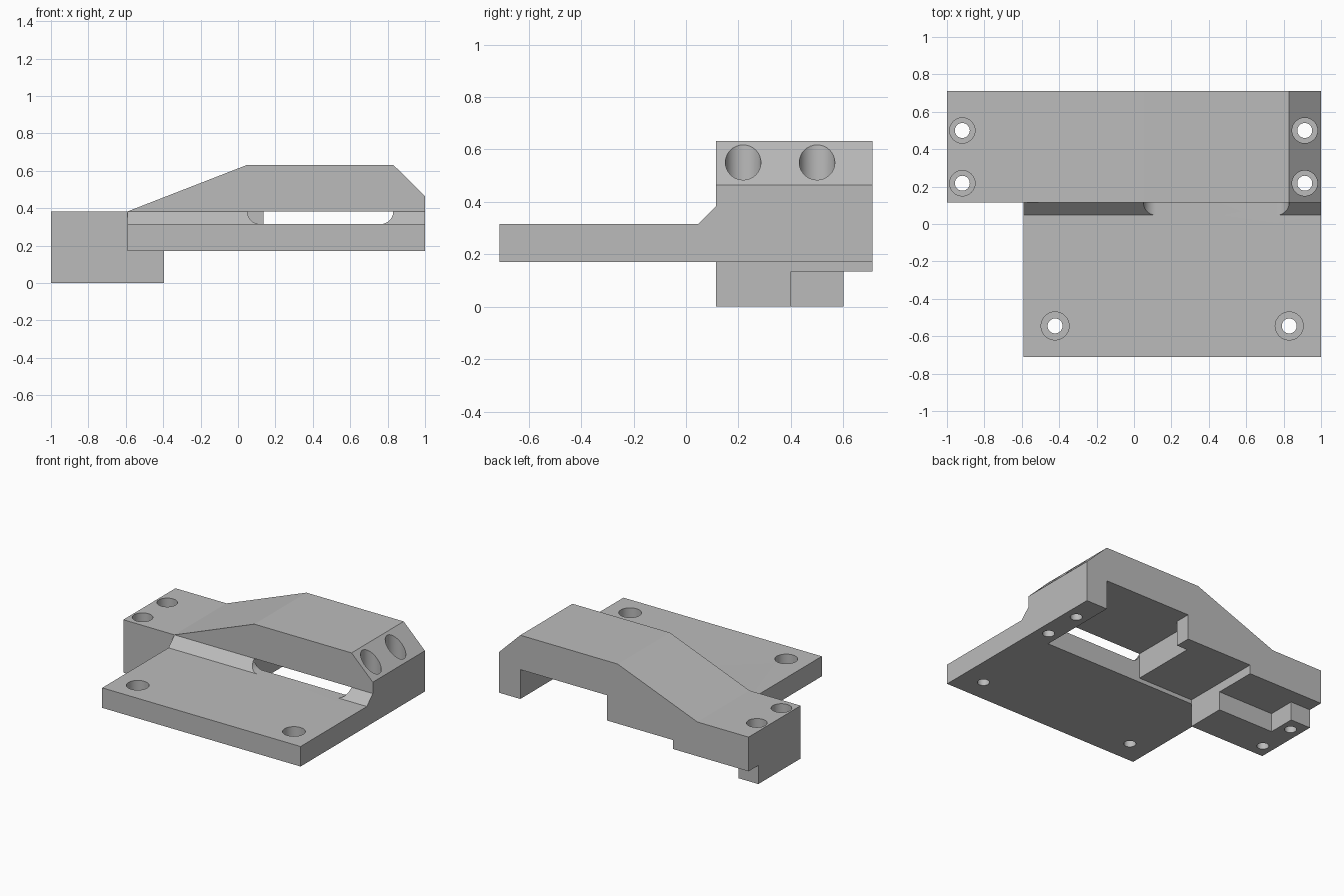
import bpy
import bmesh
import math
from mathutils import Vector

if "Cube" in bpy.data.objects:
    bpy.data.objects.remove(bpy.data.objects["Cube"])

grey = bpy.data.materials.new("plain grey")
grey.use_nodes = True
COLOR = (0.5, 0.5, 0.5, 1)
grey.diffuse_color = COLOR
grey.node_tree.nodes["Principled BSDF"].inputs["Base Color"].default_value = COLOR


def prism(name, points, start, sweep):
    """Extrude a flat outline; start places its points, sweep is the extrusion."""
    bm = bmesh.new()
    face = bm.faces.new([bm.verts.new(start(a, b)) for a, b in points])
    new = bmesh.ops.extrude_face_region(bm, geom=[face])["geom"]
    verts = [g for g in new if isinstance(g, bmesh.types.BMVert)]
    bmesh.ops.translate(bm, vec=Vector(sweep), verts=verts)
    bmesh.ops.recalc_face_normals(bm, faces=bm.faces)
    mesh = bpy.data.meshes.new(name)
    bm.to_mesh(mesh)
    bm.free()
    mesh.materials.append(grey)
    obj = bpy.data.objects.new(name, mesh)
    bpy.context.collection.objects.link(obj)
    return obj


def along_y(name, points, y0, y1):
    return prism(name, points, lambda x, z: (x, y0, z), (0, y1 - y0, 0))


def along_x(name, points, x0, x1):
    return prism(name, points, lambda y, z: (x0, y, z), (x1 - x0, 0, 0))


def along_z(name, points, z0, z1):
    return prism(name, points, lambda x, y: (x, y, z0), (0, 0, z1 - z0))


def arc(cx, cy, r, a0, a1, n):
    angles = [math.radians(a0 + (a1 - a0) * i / n) for i in range(n + 1)]
    return [(cx + r * math.cos(a), cy + r * math.sin(a)) for a in angles]


def combine(target, tool, operation):
    mod = target.modifiers.new(operation.lower(), 'BOOLEAN')
    mod.operation = operation
    mod.solver = 'EXACT'
    mod.object = tool
    bpy.context.view_layer.update()
    graph = bpy.context.evaluated_depsgraph_get()
    result = bpy.data.meshes.new_from_object(target.evaluated_get(graph))
    target.modifiers.clear()
    target.data = result
    bpy.data.objects.remove(tool)


FRONT, BACK = 0.115, 0.712
PLATE_LOW, PLATE_TOP, DECK = 0.17, 0.315, 0.383
SLOT_L, SLOT_R = 0.05, 0.83

# Raised bridge with sloped ends and stepped underside
body = along_y("mounting_bracket", [
    (-1, 0.135), (-0.395, 0.135), (-0.395, 0.2), (SLOT_L, 0.2),
    (SLOT_L, DECK), (SLOT_R, DECK), (SLOT_R, PLATE_LOW), (1, PLATE_LOW),
    (1, 0.465), (SLOT_R, 0.632), (SLOT_L, 0.632), (-0.59, DECK), (-1, DECK),
], FRONT, BACK)

# Front plate with a chamfer rising to the bridge
plate = along_x("front_plate", [
    (-BACK, PLATE_LOW), (FRONT, PLATE_LOW), (FRONT, DECK),
    (FRONT + PLATE_TOP - DECK, PLATE_TOP), (-BACK, PLATE_TOP),
], -0.59, 1)

# Window with rounded lower corners through the chamfer
R = DECK - PLATE_TOP
window = along_y("window_cutter",
                 arc(SLOT_L + R, DECK, R, 180, 270, 10)
                 + arc(SLOT_R - R, DECK, R, 270, 360, 10)
                 + [(SLOT_R, 0.5), (SLOT_L, 0.5)], 0, 0.2)
combine(plate, window, 'DIFFERENCE')
combine(body, plate, 'UNION')

# Lip at the back of the pocket
lip = along_y("pocket_lip", [(SLOT_L, 0.2), (0.135, 0.2), (0.135, DECK),
                             (SLOT_L, DECK)], 0.6, BACK)
combine(body, lip, 'UNION')

# L-shaped foot under the low end
foot = along_z("foot", [(-1, FRONT), (-0.395, FRONT), (-0.395, 0.4),
                        (-0.84, 0.4), (-0.84, 0.6), (-1, 0.6)], 0, 0.135)
combine(body, foot, 'UNION')
# Foot wall beside the plate's rear edge
wall = along_z("foot_wall", [(-1, FRONT), (-0.395, FRONT), (-0.395, 0.4),
                             (-1, 0.4)], 0.1, 0.25)
combine(body, wall, 'UNION')

# Counterbored screw holes: x, y, seat height
for x, y, seat in [(-0.918, 0.5, 0.28), (-0.918, 0.218, 0.28),
                   (0.913, 0.5, 0.28), (0.913, 0.218, 0.28),
                   (-0.422, -0.545, 0.23), (0.83, -0.545, 0.23)]:
    wide = 0.068 if y > 0 else 0.075
    for r, low in ((wide, seat), (0.04, -0.1)):
        hole = along_z("hole_cutter", arc(x, y, r, 0, 348.75, 31), low, 0.9)
        combine(body, hole, 'DIFFERENCE')

# Smooth round walls, crisp edges
bpy.ops.object.select_all(action='DESELECT')
body.select_set(True)
bpy.context.view_layer.objects.active = body
bpy.ops.object.shade_smooth_by_angle(angle=math.radians(20))
